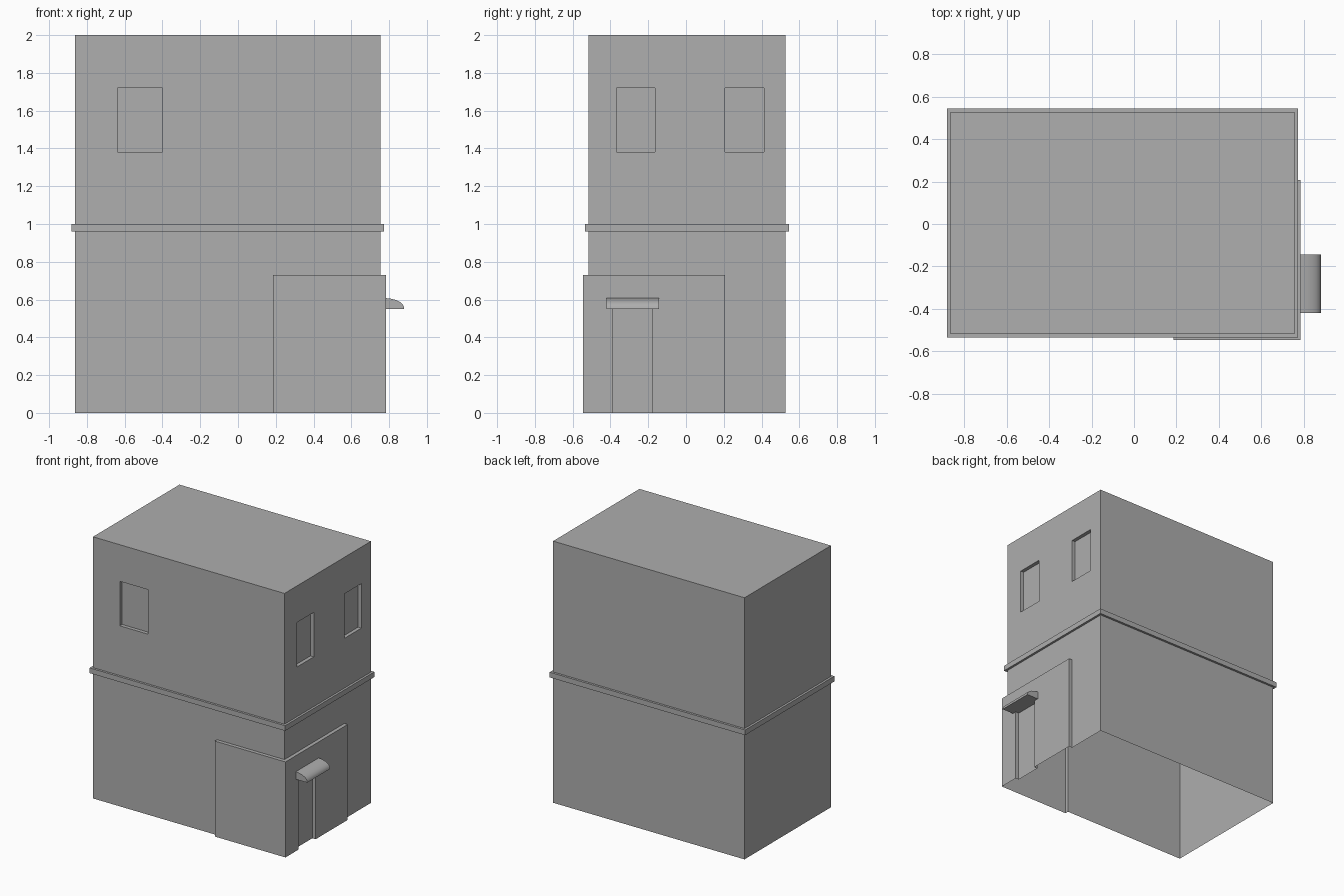
import bpy
import bmesh

cube = bpy.data.objects.get("Cube")
if cube:
    bpy.data.objects.remove(cube, do_unlink=True)

grey = bpy.data.materials.new("plain_grey")
grey.use_nodes = True
colour = (0.424, 0.424, 0.424, 1)
grey.diffuse_color = colour
grey.node_tree.nodes["Principled BSDF"].inputs["Base Color"].default_value = colour


def finish(name, bm):
    """Turn a bmesh into a grey object."""
    bmesh.ops.recalc_face_normals(bm, faces=bm.faces)
    mesh = bpy.data.meshes.new(name)
    bm.to_mesh(mesh)
    bm.free()
    mesh.materials.append(grey)
    obj = bpy.data.objects.new(name, mesh)
    bpy.context.collection.objects.link(obj)
    return obj


def box(name, xs, ys, zs):
    """Box given by its extent on each axis."""
    bm = bmesh.new()
    bmesh.ops.create_cube(bm, size=1)
    for v in bm.verts:
        v.co = [r[0] if c < 0 else r[1] for c, r in zip(v.co, (xs, ys, zs))]
    return finish(name, bm)


def combine(target, other, operation):
    """Apply a boolean and remove the helper."""
    other.hide_render = True
    mod = target.modifiers.new("combine", "BOOLEAN")
    mod.operation, mod.solver, mod.object = operation, "EXACT", other
    bpy.context.view_layer.objects.active = target
    bpy.ops.object.modifier_apply(modifier=mod.name)
    bpy.data.objects.remove(other, do_unlink=True)


LEFT, RIGHT, FRONT, BACK = -0.864, 0.755, -0.517, 0.527
LIP, DEPTH = 0.017, 0.028
PANEL_X, PANEL_Y = 0.783, -0.545

# Walls and roof; they run below ground so the base can be trimmed open
shell = box("building_shell", (LEFT, RIGHT), (FRONT, BACK), (-0.1, 2))

# String course around the middle
band = box("band", (LEFT - LIP, RIGHT + LIP), (FRONT - LIP, BACK + LIP), (0.96, 1))
combine(shell, band, "UNION")

# Raised panel wrapping the entrance corner
panel = box("corner_panel", (0.185, PANEL_X), (PANEL_Y, 0.207), (-0.2, 0.73))
combine(shell, panel, "UNION")

# Window recesses: one on the front, two on the side
sill, head = 1.38, 1.72
windows = [((-0.638, -0.40), (FRONT - 0.1, FRONT + DEPTH))]
windows += [((RIGHT - DEPTH, RIGHT + 0.1), ys) for ys in ((-0.367, -0.163), (0.207, 0.412))]
for xs, ys in windows:
    combine(shell, box("window_cutter", xs, ys, (sill, head)), "DIFFERENCE")

# Door recess
door = box("door_cutter", (PANEL_X - DEPTH, PANEL_X + 0.1), (-0.39, -0.18), (-0.3, 0.55))
combine(shell, door, "DIFFERENCE")

# Trim the base at ground level, leaving it open
bm = bmesh.new()
bm.from_mesh(shell.data)
bmesh.ops.bisect_plane(bm, geom=bm.verts[:] + bm.edges[:] + bm.faces[:],
                       plane_co=(0, 0, 0), plane_no=(0, 0, 1), clear_inner=True)
bm.to_mesh(shell.data)
bm.free()

# Rounded awning over the door
profile = [(0.778, 0.55), (0.778, 0.608), (0.80, 0.606), (0.82, 0.602), (0.84, 0.596),
           (0.858, 0.587), (0.871, 0.576), (0.878, 0.563), (0.88, 0.55)]
bm = bmesh.new()
end = bm.faces.new([bm.verts.new((x, -0.42, z)) for x, z in profile])
swept = bmesh.ops.extrude_face_region(bm, geom=[end])["geom"]
moved = [g for g in swept if isinstance(g, bmesh.types.BMVert)]
bmesh.ops.translate(bm, verts=moved, vec=(0, 0.277, 0))
awning = finish("door_awning", bm)
bpy.ops.object.select_all(action="DESELECT")
awning.select_set(True)
bpy.context.view_layer.objects.active = awning
bpy.ops.object.shade_smooth_by_angle(angle=0.6)
